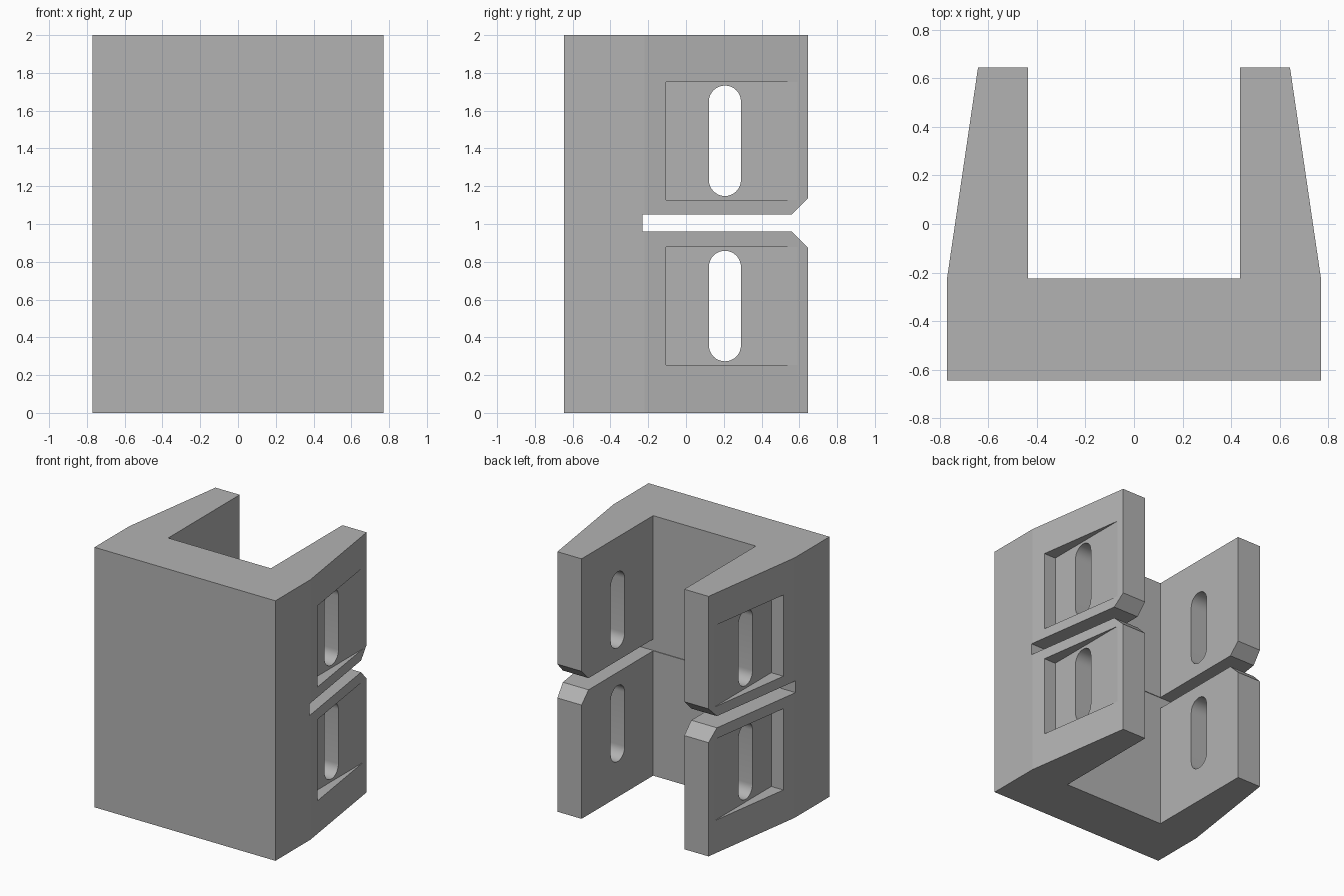
import bpy, bmesh
from math import pi, sin, cos, radians
from mathutils import Vector

if "Cube" in bpy.data.objects:
    bpy.data.objects.remove(bpy.data.objects["Cube"], do_unlink=True)

grey = bpy.data.materials.new("plain grey")
grey.use_nodes = True
grey.diffuse_color = (0.45, 0.45, 0.45, 1)
grey.node_tree.nodes["Principled BSDF"].inputs["Base Color"].default_value = (0.45, 0.45, 0.45, 1)


def prism(name, points, offset):
    """Extrude a closed 3D outline along offset."""
    bm = bmesh.new()
    face = bm.faces.new([bm.verts.new(p) for p in points])
    side = bmesh.ops.extrude_face_region(bm, geom=[face])["geom"]
    bmesh.ops.translate(bm, vec=Vector(offset),
                        verts=[v for v in side if isinstance(v, bmesh.types.BMVert)])
    bmesh.ops.recalc_face_normals(bm, faces=bm.faces)
    mesh = bpy.data.meshes.new(name)
    bm.to_mesh(mesh)
    bm.free()
    mesh.materials.append(grey)
    obj = bpy.data.objects.new(name, mesh)
    bpy.context.collection.objects.link(obj)
    return obj


def cut(body, outline_yz, x0, x1):
    """Cut a y-z outline out of the body between x0 and x1."""
    cutter = prism("cutter", [(x0, y, z) for y, z in outline_yz], (x1 - x0, 0, 0))
    cutter.hide_render = True
    mod = body.modifiers.new("cut", "BOOLEAN")
    mod.operation, mod.solver, mod.object = "DIFFERENCE", "EXACT", cutter
    bpy.context.view_layer.objects.active = body
    bpy.ops.object.modifier_apply(modifier=mod.name)
    bpy.data.objects.remove(cutter, do_unlink=True)


def stadium(y, z0, z1, r, steps=16):
    """Upright slot outline with round ends."""
    pts = []
    for start, z in ((0, z1 - r), (pi, z0 + r)):
        for i in range(steps + 1):
            a = start + pi * i / steps
            pts.append((y + r * cos(a), z + r * sin(a)))
    return pts


# U-shaped channel with tapered arms
half = [(0.77, -0.645), (0.77, -0.22), (0.643, 0.645), (0.437, 0.645), (0.437, -0.225)]
plan = half + [(-x, y) for x, y in reversed(half)]
body = prism("channel_bracket", [(x, y, 0) for x, y in plan], (0, 0, 2))

# Chamfered slit dividing each arm
cut(body, [(-0.23, 0.96), (0.56, 0.96), (0.72, 0.8),
           (0.72, 1.21), (0.56, 1.05), (-0.23, 1.05)], -1, 1)

# Flat-floored pockets on the outer sides, and slotted holes through the arms
for z0 in (0.253, 1.128):
    z1 = z0 + 0.625
    pocket = [(-0.107, z0), (0.75, z0), (0.75, z1), (-0.107, z1)]
    cut(body, pocket, 0.651, 0.95)
    cut(body, pocket, -0.95, -0.651)
    cut(body, stadium(0.206, z0 + 0.02, z1 - 0.02, 0.085), -1, 1)

# Smooth slot ends, sharp edges elsewhere
bpy.ops.object.select_all(action="DESELECT")
body.select_set(True)
bpy.context.view_layer.objects.active = body
bpy.ops.object.shade_smooth_by_angle(angle=radians(20))
# Chamfers are steeper than 20 degrees; keep shallow taper edges and flat walls crisp
for poly in body.data.polygons:
    n = poly.normal
    inside_slot = abs(n.x) < 0.01 and abs(poly.center.y - 0.206) < 0.1
    poly.use_smooth = inside_slot
